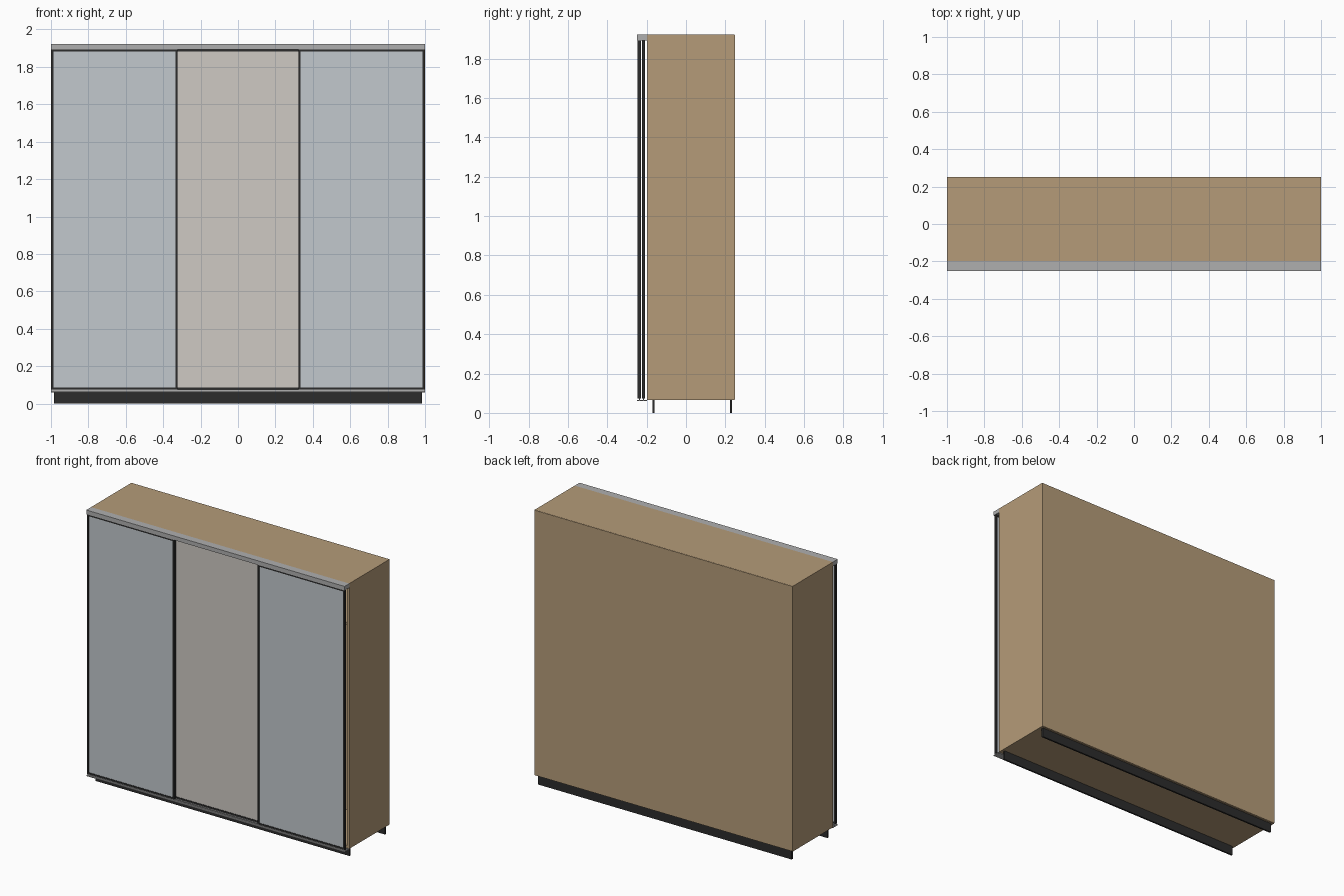
import bpy

if "Cube" in bpy.data.objects:
    bpy.data.objects.remove(bpy.data.objects["Cube"])


def mat(name, rgb):
    m = bpy.data.materials.new(name)
    m.diffuse_color = (*rgb, 1)
    m.use_nodes = True
    m.node_tree.nodes["Principled BSDF"].inputs["Base Color"].default_value = m.diffuse_color
    return m


WOOD = mat("oak", (0.46, 0.33, 0.19))
DARK = mat("dark_metal", (0.025, 0.025, 0.025))
GLASS = mat("pale_glass", (0.54, 0.58, 0.61))
BEIGE = mat("beige_panel", (0.62, 0.59, 0.55))
METAL = mat("aluminium", (0.43, 0.43, 0.43))


def mesh_object(name, verts, faces, material):
    me = bpy.data.meshes.new(name)
    me.from_pydata(verts, [], faces)
    me.materials.append(material)
    ob = bpy.data.objects.new(name, me)
    bpy.context.collection.objects.link(ob)
    return ob


def extrude_x(name, profile, x0, x1, material):
    """Extrude a counter-clockwise (y, z) profile along x."""
    n = len(profile)
    verts = [(x, y, z) for x in (x0, x1) for y, z in profile]
    faces = [tuple(reversed(range(n))), tuple(range(n, 2 * n))]
    faces += [(i, (i + 1) % n, n + (i + 1) % n, n + i) for i in range(n)]
    return mesh_object(name, verts, faces, material)


def box(name, x, y, z, material):
    profile = [(y[0], z[0]), (y[1], z[0]), (y[1], z[1]), (y[0], z[1])]
    return extrude_x(name, profile, x[0], x[1], material)


# Main dimensions
T = 0.016
FRONT, BACK = -0.197, 0.247
BOTTOM, TOP = 0.065, 1.922
IN_X = 1 - T

# Carcass
for side, s in (("left", -1), ("right", 1)):
    box(f"{side}_side_panel", sorted((s * IN_X, s)), (FRONT, BACK), (BOTTOM, TOP), WOOD)
box("top_panel", (-IN_X, IN_X), (FRONT, BACK), (TOP - T, TOP), WOOD)
box("bottom_panel", (-IN_X, IN_X), (FRONT, BACK), (BOTTOM, BOTTOM + T), WOOD)
box("back_panel", (-1, 1), (BACK, 0.25), (BOTTOM + 0.003, TOP - 0.001), WOOD)

# Interior dividers, shelves and hanging rail
DIV = 0.33
for side, s in (("left", -1), ("right", 1)):
    box(f"{side}_divider", (s * DIV - T / 2, s * DIV + T / 2),
        (FRONT + 0.01, BACK), (BOTTOM + T, TOP - T), WOOD)
    box(f"{side}_upper_shelf", sorted((s * (DIV + T / 2), s * IN_X)),
        (FRONT + 0.01, BACK), (1.62, 1.62 + T), WOOD)
    bpy.ops.mesh.primitive_cylinder_add(
        vertices=16, radius=0.011, depth=IN_X - DIV - T / 2,
        location=(s * (IN_X + DIV + T / 2) / 2, 0.03, 1.55), rotation=(0, 1.570796, 0))
    rail = bpy.context.object
    rail.name = f"{side}_hanging_rail"
    rail.data.materials.append(METAL)
    bpy.ops.object.shade_smooth_by_angle()
for i in range(4):
    z = 0.43 + i * 0.397
    box(f"middle_shelf_{i + 1}", (-DIV + T / 2, DIV - T / 2),
        (FRONT + 0.01, BACK), (z, z + T), WOOD)

# Plinth boards
for name, y in (("front_plinth", -0.165), ("back_plinth", 0.229)):
    box(name, (-0.983, 0.983), (y - 0.006, y + 0.006), (0, BOTTOM), DARK)

# Sliding tracks
box("top_track", (-1, 1), (-0.25, FRONT), (1.893, TOP), METAL)
bottom_profile = [(-0.25, 0.06), (FRONT, 0.06), (FRONT, 0.066), (-0.214, 0.066),
                  (-0.214, 0.074), (-0.218, 0.074), (-0.218, 0.066), (-0.235, 0.066),
                  (-0.235, 0.074), (-0.239, 0.074), (-0.239, 0.066), (-0.25, 0.066)]
extrude_x("bottom_track", bottom_profile, -1, 1, METAL)


# Framed sliding doors
def door(name, x0, x1, yc, panel):
    z0, z1, w, d = 0.074, 1.893, 0.012, 0.0085
    y = (yc - d, yc + d)
    box(f"{name}_left_stile", (x0, x0 + w), y, (z0, z1), DARK)
    box(f"{name}_right_stile", (x1 - w, x1), y, (z0, z1), DARK)
    box(f"{name}_bottom_rail", (x0 + w, x1 - w), y, (z0, z0 + w), DARK)
    box(f"{name}_top_rail", (x0 + w, x1 - w), y, (z1 - w, z1), DARK)
    box(f"{name}_panel", (x0 + w, x1 - w), (yc - d + 0.003, yc + d - 0.003),
        (z0 + w, z1 - w), panel)


door("left_door", -0.998, -0.323, -0.237, GLASS)
door("middle_door", -0.337, 0.337, -0.216, BEIGE)
door("right_door", 0.323, 0.998, -0.237, GLASS)
